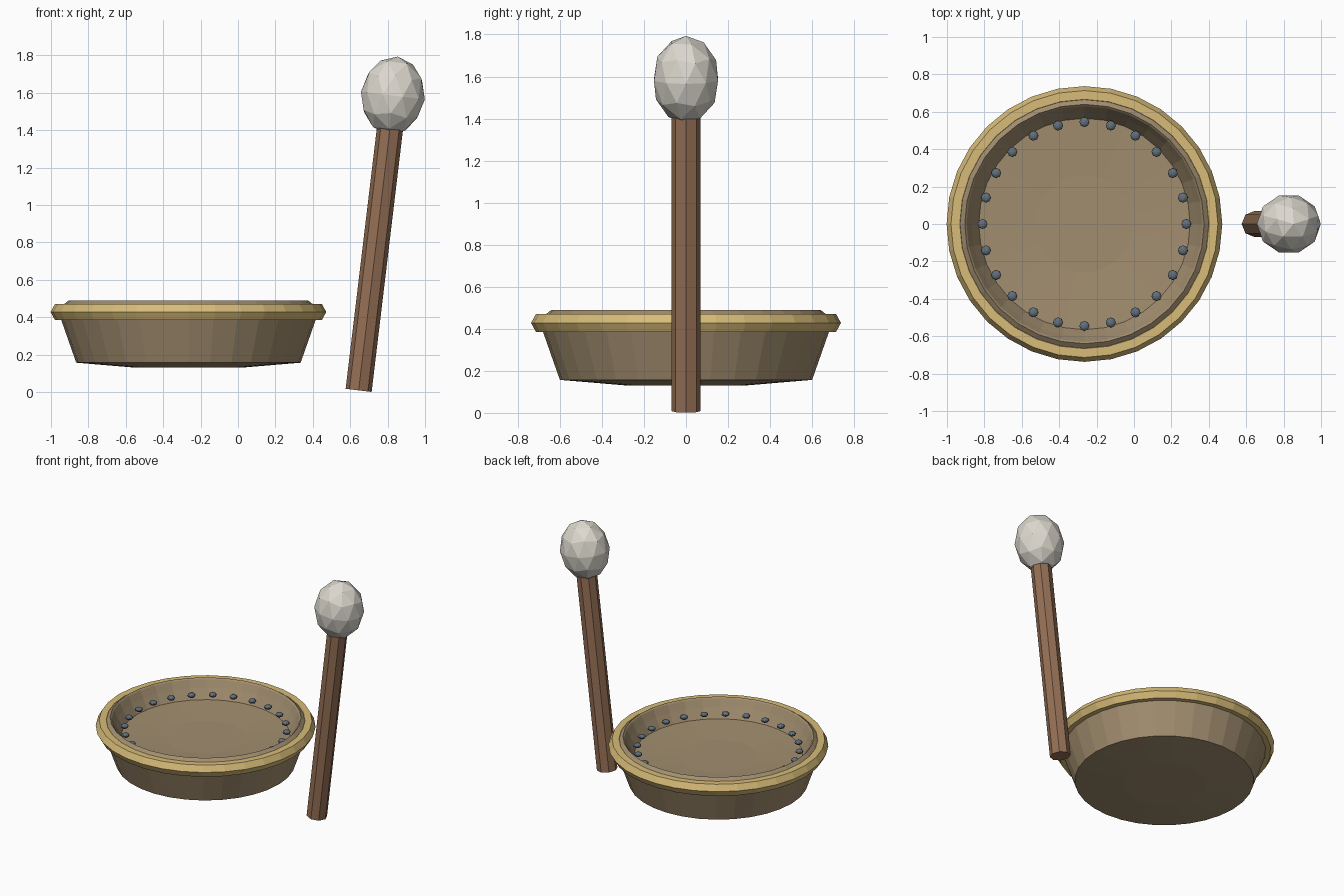
import bpy, bmesh, math
from mathutils import Vector

if "Cube" in bpy.data.objects:
    bpy.data.objects.remove(bpy.data.objects["Cube"])

CX = -0.265          # drum axis
SIDES = 32


def paint(obj, name, rgb):
    mat = bpy.data.materials.get(name) or bpy.data.materials.new(name)
    mat.diffuse_color = (*rgb, 1)
    mat.use_nodes = True
    mat.node_tree.nodes["Principled BSDF"].inputs["Base Color"].default_value = mat.diffuse_color
    obj.data.materials.append(mat)


def finish(bm, name):
    bmesh.ops.recalc_face_normals(bm, faces=bm.faces)
    me = bpy.data.meshes.new(name)
    bm.to_mesh(me)
    bm.free()
    obj = bpy.data.objects.new(name, me)
    bpy.context.collection.objects.link(obj)
    return obj


def lathe(name, profile, closed=False):
    """Spin an (r, z) profile around the z axis."""
    bm = bmesh.new()
    verts = [bm.verts.new((r, 0, z)) for r, z in profile]
    pairs = list(zip(verts, verts[1:]))
    if closed:
        pairs.append((verts[-1], verts[0]))
    edges = [bm.edges.new(p) for p in pairs]
    bmesh.ops.spin(bm, geom=verts + edges, axis=(0, 0, 1), cent=(0, 0, 0),
                   angle=math.tau, steps=SIDES, use_duplicate=False)
    bmesh.ops.remove_doubles(bm, verts=bm.verts, dist=0.0005)
    obj = finish(bm, name)
    obj.location.x = CX
    return obj


# Drum body: shallow outer bowl, raised lip, sloping inner wall and playing surface
body = lathe("drum_body", [
    (0, 0.13), (0.28, 0.13), (0.60, 0.157), (0.68, 0.385), (0.665, 0.47),
    (0.64, 0.49), (0.63, 0.48), (0.605, 0.43), (0.565, 0.36),
    (0.26, 0.345), (0, 0.345)])
paint(body, "bronze", (0.36, 0.27, 0.16))

# Gold rim: six-sided ring
rim = lathe("gold_rim", [
    (0.69 + 0.047 * math.cos(k * math.tau / 6),
     0.428 + 0.05 * math.sin(k * math.tau / 6)) for k in range(6)], closed=True)
paint(rim, "gold", (0.68, 0.50, 0.19))

# Studs around the playing surface
for i in range(24):
    a = math.tau * i / 24
    bpy.ops.mesh.primitive_uv_sphere_add(
        segments=8, ring_count=6, radius=0.027,
        location=(CX + 0.545 * math.cos(a), 0.545 * math.sin(a), 0.405))
    stud = bpy.context.object
    stud.name = f"stud_{i + 1}"
    stud.scale.z = 0.6
    paint(stud, "steel", (0.12, 0.16, 0.20))

# Mallet handle: leaning eight-sided stick
foot, top = Vector((0.645, 0, 0.009)), Vector((0.815, 0, 1.43))
axis = top - foot
tilt = math.atan2(axis.x, axis.z)
bpy.ops.mesh.primitive_cylinder_add(vertices=8, radius=0.07, depth=axis.length,
                                    location=(foot + top) / 2, rotation=(0, tilt, 0))
handle = bpy.context.object
handle.name = "mallet_handle"
paint(handle, "wood", (0.30, 0.16, 0.09))

# Mallet head: faceted egg
bpy.ops.mesh.primitive_ico_sphere_add(subdivisions=2, radius=1,
                                      location=(0.828, 0, 1.585),
                                      rotation=(0, tilt, math.radians(0)))
head = bpy.context.object
head.name = "mallet_head"
for v in head.data.vertices:      # quarter turn and stretch
    x, y, z = v.co
    v.co = (-y * 0.172, x * 0.16, z * 0.21)
paint(head, "felt", (0.72, 0.69, 0.62))
